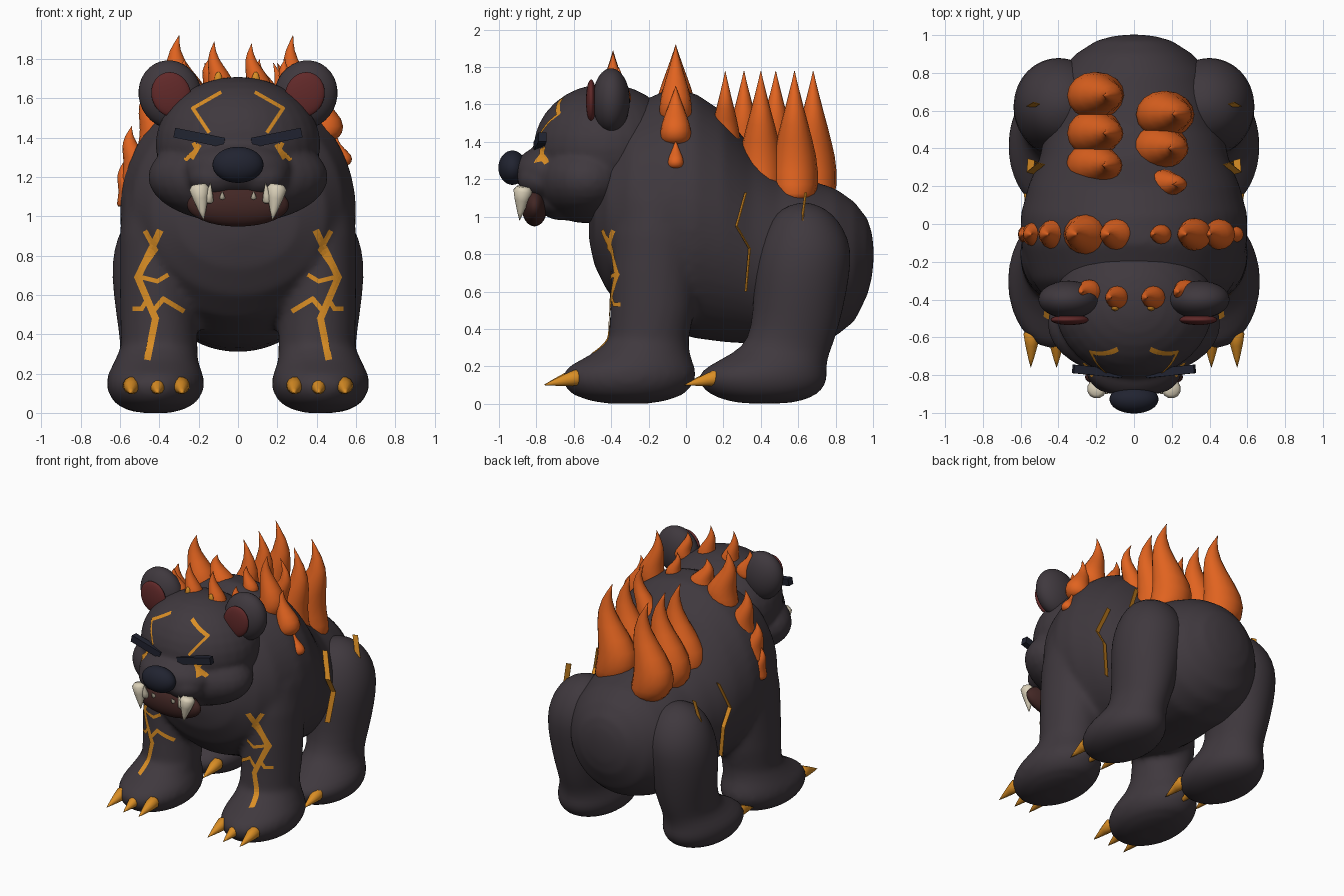
import bpy, bmesh, math
from mathutils import Vector, Matrix
from mathutils.bvhtree import BVHTree

if "Cube" in bpy.data.objects:
    bpy.data.objects.remove(bpy.data.objects["Cube"])


def colour(name, rgb):
    m = bpy.data.materials.new(name)
    m.diffuse_color = (*rgb, 1)
    m.use_nodes = True
    m.node_tree.nodes["Principled BSDF"].inputs["Base Color"].default_value = m.diffuse_color
    return m


FUR = colour("dark fur", (.05, .04, .048))
FLAME = colour("flame orange", (.75, .125, .014))
GOLD = colour("gold", (.7, .27, .018))
NAVY = colour("navy", (.015, .017, .03))
RED = colour("ear red", (.12, .022, .022))
MAROON = colour("mouth maroon", (.055, .02, .018))
IVORY = colour("ivory", (.7, .63, .48))


def finish(bm, name, mat, smooth=True):
    bmesh.ops.recalc_face_normals(bm, faces=bm.faces)
    me = bpy.data.meshes.new(name)
    bm.to_mesh(me)
    bm.free()
    me.materials.append(mat)
    for p in me.polygons:
        p.use_smooth = smooth
    ob = bpy.data.objects.new(name, me)
    bpy.context.collection.objects.link(ob)
    return ob


def ball(bm, loc, rad, rot=0):
    m = Matrix.Translation(loc) @ Matrix.Rotation(rot, 4, 'Y') @ Matrix.Diagonal((*rad, 1))
    bmesh.ops.create_uvsphere(bm, u_segments=32, v_segments=16, radius=1, matrix=m)


def blob(name, mat, loc, rad, rot=0):
    bm = bmesh.new()
    ball(bm, loc, rad, rot)
    return finish(bm, name, mat)


def loft(bm, rings, u, v, n=32):
    """Skin elliptical rings (centre, radius along u, radius along v)."""
    loops = []
    for c, a, b in rings:
        loops.append([bm.verts.new(Vector(c) + Vector(u) * a * math.cos(2 * math.pi * i / n)
                                   + Vector(v) * b * math.sin(2 * math.pi * i / n)) for i in range(n)])
    for p, q in zip(loops, loops[1:]):
        for i in range(n):
            bm.faces.new((p[i], p[(i + 1) % n], q[(i + 1) % n], q[i]))
    bm.faces.new(loops[0])
    bm.faces.new(loops[-1])


def spike(name, mat, base, tip, r, n=12):
    base, tip = Vector(base), Vector(tip)
    d = (tip - base).normalized()
    u = d.orthogonal().normalized()
    bm = bmesh.new()
    rings = [(base.lerp(tip, t), r * k, r * k) for t, k in
             ((0, .7), (.12, 1), (.4, .75), (.75, .35), (1, .02))]
    loft(bm, rings, u, d.cross(u), n)
    return finish(bm, name, mat)


def blend(ob, voxel, steps):
    r = ob.modifiers.new("merge", 'REMESH')
    r.mode, r.voxel_size, r.use_smooth_shade = 'VOXEL', voxel, True
    s = ob.modifiers.new("soften", 'SMOOTH')
    s.iterations = steps


X, Y, Z = (1, 0, 0), (0, 1, 0), (0, 0, 1)

# Torso with blended front legs: rings (y, bottom, top, half width)
TORSO = [(-.52, .88, 1.0, .06), (-.49, .74, 1.2, .3), (-.42, .6, 1.42, .45), (-.3, .48, 1.59, .54),
         (-.1, .39, 1.68, .6), (.05, .35, 1.66, .6), (.2, .33, 1.56, .56), (.35, .32, 1.37, .5),
         (.5, .31, 1.25, .47), (.65, .31, 1.2, .46), (.8, .36, 1.15, .4), (.9, .44, 1.08, .31),
         (.97, .58, .99, .2), (.995, .68, .91, .11), (1.003, .76, .84, .03)]
# Leg rings (z, x, y, half width, half depth)
FRONT_LEG = [(0, .42, -.31, .07, .1), (.015, .42, -.31, .14, .2), (.05, .42, -.31, .205, .3),
             (.1, .42, -.31, .24, .345), (.15, .42, -.305, .25, .36), (.2, .42, -.29, .24, .335),
             (.27, .415, -.24, .21, .26), (.34, .4, -.2, .195, .215), (.5, .405, -.18, .195, .225),
             (.7, .41, -.17, .192, .23), (.9, .412, -.15, .19, .24), (1.1, .4, -.12, .185, .24),
             (1.3, .33, -.1, .17, .2), (1.4, .28, -.1, .05, .08)]
REAR_LEG = [(0, .43, .42, .07, .1), (.015, .43, .42, .14, .2), (.05, .43, .415, .2, .29),
            (.1, .43, .41, .23, .335), (.15, .43, .41, .238, .345), (.2, .43, .43, .225, .32),
            (.27, .42, .51, .185, .255), (.34, .415, .565, .18, .23), (.5, .41, .6, .21, .24),
            (.7, .405, .62, .24, .258), (.83, .395, .635, .238, .25), (.94, .385, .635, .21, .208),
            (1.02, .38, .63, .155, .15), (1.06, .38, .63, .085, .08), (1.075, .38, .63, .02, .02)]


def leg(bm, rows, s):
    loft(bm, [((s * x, y, z), a, b) for z, x, y, a, b in rows], X, Y)


bm = bmesh.new()
loft(bm, [((0, y, (lo + hi) / 2), w, (hi - lo) / 2) for y, lo, hi, w in TORSO], X, Z, 48)
for s in (-1, 1):
    leg(bm, FRONT_LEG, s)
torso = finish(bm, "torso_and_front_legs", FUR)
blend(torso, .022, 8)

skins = [torso]
for s in (-1, 1):
    bm = bmesh.new()
    leg(bm, REAR_LEG, s)
    rear = finish(bm, "rear_leg", FUR)
    sub = rear.modifiers.new("round", 'SUBSURF')
    sub.levels = sub.render_levels = 1
    skins.append(rear)

# Head: skull, cheeks, muzzle, upper lips and jaw blended together
bm = bmesh.new()
ball(bm, (0, -.43, 1.365), (.42, .385, .345))
ball(bm, (0, -.53, 1.2), (.458, .285, .235))
ball(bm, (0, -.72, 1.24), (.275, .2, .145))
ball(bm, (0, -.66, 1.1), (.25, .15, .12))
for s in (-1, 1):
    ball(bm, (s * .11, -.765, 1.2), (.145, .135, .105))
head = finish(bm, "head", FUR)
blend(head, .016, 5)
skins.append(head)

blob("nose", NAVY, (0, -.928, 1.262), (.13, .075, .092))
blob("mouth", MAROON, (0, -.81, 1.058), (.26, .07, .11))

for s in (-1, 1):
    # Ears, brows and teeth
    blob("ear", FUR, (s * .345, -.4, 1.62), (.16, .1, .175), s * .3)
    blob("inner_ear", RED, (s * .34, -.507, 1.62), (.1, .028, .115), s * .3)
    bm = bmesh.new()
    bmesh.ops.create_cube(bm, size=1, matrix=Matrix.Translation((s * .195, -.78, 1.4))
                          @ Matrix.Rotation(-s * .2, 4, 'Y') @ Matrix.Rotation(s * .1, 4, 'Z')
                          @ Matrix.Diagonal((.26, .045, .05, 1)))
    finish(bm, "brow", NAVY, False)
    spike("upper_fang", IVORY, (s * .2, -.87, 1.16), (s * .175, -.89, .98), .052)
    spike("lower_fang", IVORY, (s * .15, -.87, 1.07), (s * .14, -.9, 1.17), .025)
    spike("small_tooth", IVORY, (s * .08, -.87, 1.09), (s * .08, -.9, 1.13), .014)
    # Claws
    for x in (.29, .41, .54):
        for y in (-.56, .19):
            side = .02 if x == .41 else 0
            spike("claw", GOLD, (s * x, y - side, .145), (s * (x + (x - .41) * .05), y - .2, .1), .045)


# Flames: teardrops with an S-shaped sway
def flame(x, y, z0, z1, rx, ry, amp, lean):
    prof = ((0, .75), (.05, .92), (.12, 1), (.22, 1), (.34, .92), (.46, .77), (.58, .6),
            (.7, .42), (.82, .25), (.92, .11), (1, .01))
    rings = [((x + amp * math.sin(2 * math.pi * t) + lean * t * t, y, z0 + (z1 - z0) * t), rx * k, ry * k)
             for t, k in prof]
    bm = bmesh.new()
    loft(bm, rings, X, Y, 16)
    finish(bm, "flame", FLAME)


for x, y in ((-.165, .68), (-.165, .48), (-.17, .31), (.2, .58), (.18, .4), (.2, .21)):
    small = y < .25
    flame(x, y, 1.3 if small else 1.09, 1.78, .09 if small else .145, .08 if small else .125, -.045, 0)
for x, z0, z1, r in ((-.11, 1.58, 1.82, .09), (-.28, 1.5, 1.92, .11), (-.43, 1.32, 1.67, .095),
                     (-.52, 1.17, 1.46, .085), (-.56, 1.05, 1.28, .065), (.13, 1.6, 1.8, .055),
                     (.3, 1.5, 1.92, .09), (.43, 1.39, 1.7, .085), (.525, 1.26, 1.41, .045)):
    flame(x, -.055, z0, z1, r, r * .95, r * .25, -.02)
for x, y, z1 in ((-.25, -.36, 1.8), (-.1, -.39, 1.89), (.09, -.39, 1.88), (.26, -.36, 1.8)):
    flame(x, y, 1.6, z1, .065, .065, .015, -.02)
for x in (-.1, .09):
    blob("ember", GOLD, (x, -.445, 1.69), (.02, .015, .045))

# Glowing cracks: ribbons laid onto the skin
bpy.context.view_layer.update()
deps = bpy.context.evaluated_depsgraph_get()
trees = [BVHTree.FromObject(o, deps) for o in skins]


def drop(origin, direction):
    hits = [t.ray_cast(origin, direction) for t in trees]
    hits = [h for h in hits if h[0] is not None]
    return min(hits, key=lambda h: h[3])[0] - direction * .007 if hits else None


def crack(name, path, width, to3d, direction):
    bm = bmesh.new()
    for a, b in zip(path, path[1:]):
        a, b = Vector(a), Vector(b)
        d = (b - a).normalized()
        n = Vector((-d.y, d.x)) * width / 2
        a, b = a - d * width * .3, b + d * width * .3
        steps, last = max(3, int((b - a).length / .02)), None
        for i in range(steps + 1):
            p = a.lerp(b, i / steps)
            pts = [drop(to3d(q), direction) for q in (p - n, p, p + n)]
            row = None if None in pts else [bm.verts.new(q) for q in pts]
            if row and last:
                for k in (0, 1):
                    bm.faces.new((last[k], row[k], row[k + 1], last[k + 1]))
            last = row
    finish(bm, name, GOLD, False)


LEG_CRACKS = [([(.4, .92), (.51, .69), (.42, .48), (.46, .28)], .035),
              ([(.47, .92), (.42, .83), (.47, .76)], .025),
              ([(.36, .7), (.41, .67), (.49, .69)], .022),
              ([(.28, .52), (.38, .58), (.43, .52)], .025),
              ([(.53, .53), (.49, .53), (.46, .58)], .022)]
FACE_CRACKS = [([(.09, 1.63), (.23, 1.55), (.15, 1.43)], .018),
               ([(.265, 1.29), (.21, 1.34), (.225, 1.37)], .02),
               ([(.2, 1.36), (.235, 1.3)], .026)]
for s in (-1, 1):
    for label, group in (("leg_crack", LEG_CRACKS), ("face_crack", FACE_CRACKS)):
        for path, w in group:
            crack(label, path, w, lambda q: Vector((s * q.x, -2, q.y)), Vector(Y))

# Flank cracks: thin fins standing out from the sides
FLANK_CRACKS = [[(.49, .32, 1.13), (.55, .27, .95), (.545, .34, .83), (.51, .32, .6)],
                [(.515, .64, 1.13), (.55, .62, .98)]]
for s in (-1, 1):
    for path in FLANK_CRACKS:
        bm = bmesh.new()
        rows = [[bm.verts.new((s * (x + k * .018), y + k * .005, z)) for k in (-1, 1)] for x, y, z in path]
        for p, q in zip(rows, rows[1:]):
            bm.faces.new((p[0], p[1], q[1], q[0]))
        fin = finish(bm, "flank_crack", GOLD, False)
        thick = fin.modifiers.new("thickness", 'SOLIDIFY')
        thick.thickness, thick.offset = .004, 0
